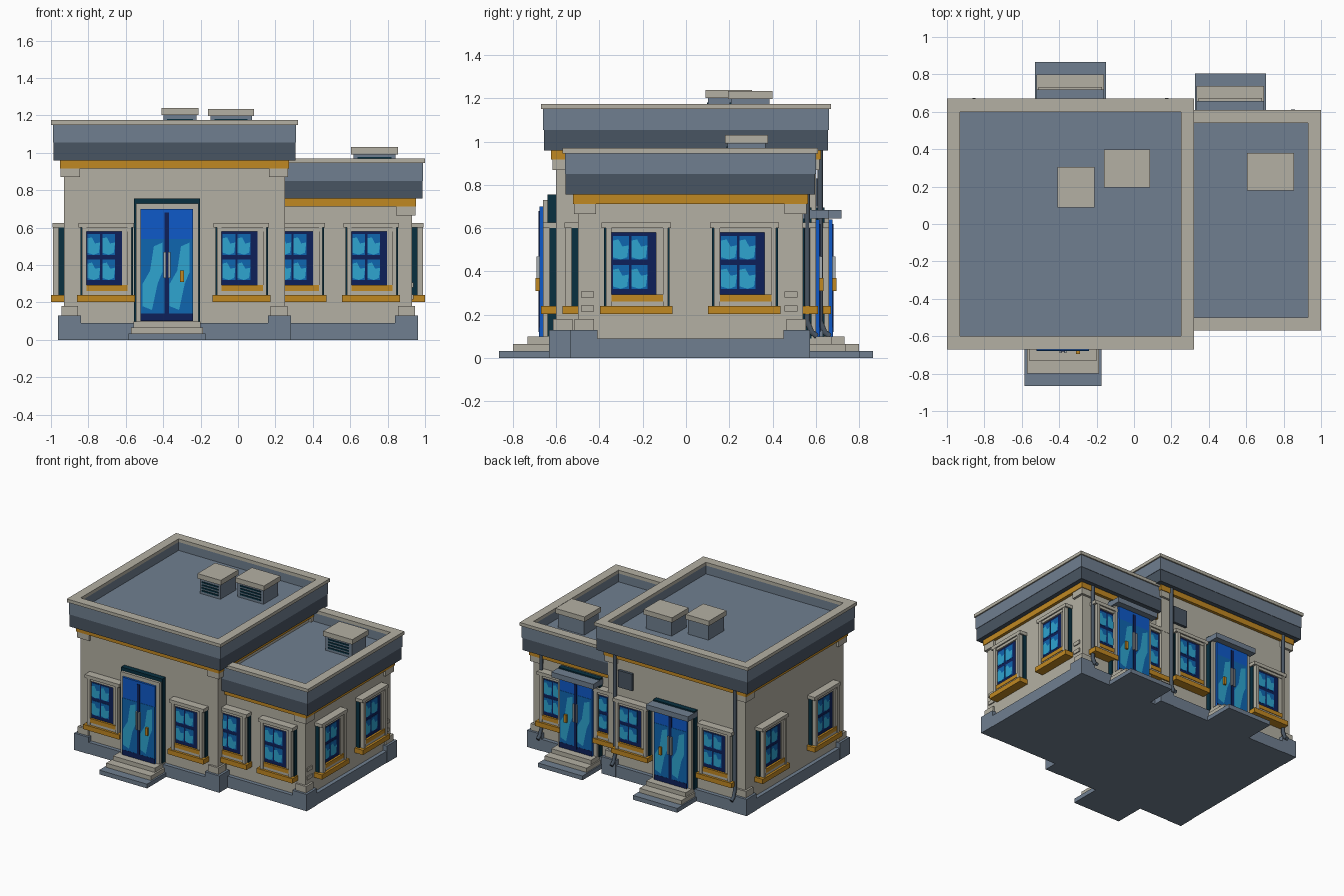
import bpy
import bmesh
from math import radians
from mathutils import Matrix, Vector

cube = bpy.data.objects.get("Cube")
if cube:
    bpy.data.objects.remove(cube)


def make_material(name, rgb):
    """Flat material from display values (0-255), stored as linear."""
    color = [((c / 255 + 0.055) / 1.055) ** 2.4 for c in rgb] + [1.0]
    mat = bpy.data.materials.new(name)
    mat.use_nodes = True
    mat.diffuse_color = color
    mat.node_tree.nodes["Principled BSDF"].inputs["Base Color"].default_value = color
    return mat


MATS = {
    "stone": make_material("warm stone", (180, 176, 163)),
    "slate": make_material("blue slate", (112, 127, 144)),
    "dark": make_material("dark slate", (73, 85, 98)),
    "gold": make_material("ochre trim", (192, 136, 34)),
    "teal": make_material("deep teal", (8, 48, 64)),
    "navy": make_material("navy frame", (13, 32, 90)),
    "blue": make_material("glass blue", (15, 102, 176)),
    "bright": make_material("bright glass blue", (15, 90, 200)),
    "sky": make_material("glass highlight", (46, 165, 208)),
    "steel": make_material("pale steel", (165, 172, 176)),
}
ORDER = list(MATS)


class Part:
    """Collects boxes and flat plates in a wall frame: u right, d outward, z up."""

    def __init__(self, name, frame=Matrix()):
        self.name, self.frame, self.bm = name, frame, bmesh.new()

    def box(self, mat, u, d, z):
        size = [hi - lo for lo, hi in (u, d, z)]
        mid = Vector((sum(u) / 2, -sum(d) / 2, sum(z) / 2))
        matrix = Matrix.Translation(mid) @ Matrix.Diagonal((*size, 1))
        made = bmesh.ops.create_cube(self.bm, size=1, matrix=matrix)
        for face in {f for v in made["verts"] for f in v.link_faces}:
            face.material_index = ORDER.index(mat)

    def plate(self, mat, points, d):
        face = self.bm.faces.new([self.bm.verts.new((u, -d, z)) for u, z in points])
        face.material_index = ORDER.index(mat)

    def finish(self):
        mesh = bpy.data.meshes.new(self.name)
        self.bm.transform(self.frame)
        self.bm.to_mesh(mesh)
        self.bm.free()
        for mat in MATS.values():
            mesh.materials.append(mat)
        obj = bpy.data.objects.new(self.name, mesh)
        bpy.context.collection.objects.link(obj)
        return obj


def wall_frame(x, y, angle):
    return Matrix.Translation((x, y, 0)) @ Matrix.Rotation(radians(angle), 4, "Z")


def slab(name, mat, rect, grow, z):
    x0, x1, y0, y1 = rect
    part = Part(name)
    part.box(mat, (x0 - grow, x1 + grow), (-y1 - grow, grow - y0), z)
    part.finish()


def ring(name, mat, rect, grow, z):
    """Hollow rectangle from the wall line outward."""
    x0, x1, y0, y1 = rect
    part = Part(name)
    for d in ((-y1 - grow, -y1), (-y0, grow - y0)):
        part.box(mat, (x0 - grow, x1 + grow), d, z)
    for u in ((x0 - grow, x0), (x1, x1 + grow)):
        part.box(mat, u, (-y1, -y0), z)
    part.finish()


def block(name, rect, top, corner_sides):
    """One wing: plinth, walls, corner stones, cornice and parapet."""
    x0, x1, y0, y1 = rect
    slab(name + "_plinth", "slate", rect, 0.03, (0, 0.09))
    slab(name + "_walls", "stone", rect, 0, (0.05, top - 0.2))
    slab(name + "_trim", "gold", rect, 0.023, (top - 0.258, top - 0.215))
    slab(name + "_cornice", "dark", rect, 0.057, (top - 0.215, top - 0.12))
    slab(name + "_roof_deck", "slate", rect, 0.06, (top - 0.12, top - 0.09))
    ring(name + "_parapet", "slate", rect, 0.06, (top - 0.09, top - 0.025))
    ring(name + "_coping", "stone", rect, 0.07, (top - 0.025, top))
    corners = Part(name + "_corner_stones")
    levels = (("slate", 0.033, 0.09, (0, 0.13)),
              ("stone", 0.015, 0.075, (0.13, 0.18)),
              ("stone", 0.018, 0.085, (top - 0.305, top - 0.258)))
    for side in corner_sides:
        x = x1 if side > 0 else x0
        for y, sy in ((y0, -1), (y1, 1)):
            for mat, out, inward, z in levels:
                u = sorted((x + side * out, x - side * inward))
                d = sorted((-y - sy * out, -y + sy * inward))
                corners.box(mat, u, d, z)
    corners.finish()


# Blob outline of a reflection, in fractions of one pane
BLOB = ((0, 0.1), (0.5, 0), (0.9, 0.1), (1, 0.6), (0.6, 0.55), (0.35, 0.85), (0, 0.8))


def window(name, frame, s=1.0):
    part = Part(name, frame)

    def bar(mat, u0, u1, d, z0, z1):
        part.box(mat, (u0 * s, u1 * s), d, (z0, z1))

    bar("teal", -0.138, 0.143, (0, 0.03), 0.24, 0.61)
    bar("stone", -0.13, -0.105, (0.02, 0.06), 0.24, 0.6)
    bar("stone", 0.115, 0.135, (0.02, 0.06), 0.24, 0.6)
    bar("stone", 0.085, 0.115, (0.02, 0.048), 0.26, 0.6)
    bar("stone", -0.105, 0.115, (0.02, 0.052), 0.58, 0.6)
    bar("stone", -0.105, 0.115, (0.02, 0.052), 0.24, 0.262)
    bar("stone", -0.148, 0.148, (0, 0.062), 0.6, 0.626)
    bar("gold", -0.105, 0.115, (0.02, 0.056), 0.262, 0.293)
    bar("gold", -0.155, 0.155, (0, 0.07), 0.203, 0.24)
    bar("navy", -0.105, 0.085, (0.02, 0.04), 0.29, 0.58)
    for u in (-0.1, -0.02):
        for z in (0.32, 0.455):
            w, h = 0.068 * s, 0.11
            bar("blue", u, u + 0.068, (0.04, 0.042), z, z + h)
            part.plate("sky", [(u * s + a * w, z + b * h) for a, b in BLOB], 0.044)
    part.finish()


# Slanted reflection on a door leaf
STREAK = ((-0.13, 0.18), (-0.08, 0.16), (-0.05, 0.3), (-0.025, 0.36),
          (-0.025, 0.52), (-0.07, 0.5), (-0.09, 0.37), (-0.13, 0.3))


def door(name, frame, top, knob, canopy):
    part = Part(name, frame)
    part.box("teal", (-0.175, 0.178), (0, 0.04), (0.09, top + 0.055))
    part.box("stone", (-0.165, 0.17), (0.03, 0.06), (0.09, top + 0.03))
    part.box("bright", (-0.14, 0.14), (0.05, 0.076), (0.1, top))
    part.box("blue", (-0.139, 0.139), (0.07, 0.078), (0.13, 0.54))
    part.box("navy", (-0.14, 0.14), (0.07, 0.079), (0.1, 0.14))
    part.box("navy", (-0.012, 0.012), (0.07, 0.081), (0.12, top - 0.02))
    for shift in (0, 0.145):
        part.plate("sky", [(u + shift, z) for u, z in STREAK], 0.08)
    for u in (-0.012, 0.012):
        part.box("steel", (u - 0.006, u + 0.006), (0.07, 0.09), (0.33, 0.47))
    part.box("gold", (knob - 0.01, knob + 0.01), (0.07, 0.095), (0.31, 0.37))
    if canopy:
        part.box("slate", (-0.18, 0.18), (0, 0.118), (0.645, 0.685))
    part.finish()
    # Three steps in front of the door
    steps = Part(name + "_steps", frame)
    for i, mat in enumerate(("slate", "stone", "stone")):
        half = 0.205 - 0.013 * i if not canopy else 0.19 - 0.01 * i
        steps.box(mat, (-half, half), (-0.02, 0.265 - 0.066 * i),
                  (0.033 * i, 0.033 * (i + 1)))
    steps.finish()


def roof_unit(name, x, y, w, l, floor, top):
    part = Part(name, wall_frame(x, y, 0))
    part.box("stone", (-w, w), (-l, l), (top - 0.038, top))
    w, l = w - 0.012, l - 0.012
    part.box("slate", (-w, w), (-l, l), (floor, top - 0.038))
    for i in range(4):
        z = floor + 0.02 + 0.022 * i
        part.box("teal", (-w * 0.8, w * 0.8), (l, l + 0.005), (z, z + 0.011))
    part.finish()


def drain_pipe(name, x, wall, top):
    curve = bpy.data.curves.new(name, "CURVE")
    curve.dimensions = "3D"
    curve.bevel_depth, curve.bevel_resolution, curve.use_fill_caps = 0.015, 1, True
    spline = curve.splines.new("POLY")
    path = ((0.02, top), (0.02, 0.17), (0.04, 0.12), (0.065, 0.1))
    spline.points.add(len(path) - 1)
    for point, (d, z) in zip(spline.points, path):
        point.co = (x, wall + d, z, 1)
    bpy.context.collection.objects.link(bpy.data.objects.new(name, curve))
    curve.materials.append(MATS["dark"])


# Two building blocks
MAIN, WING = (-0.93, 0.25, -0.6, 0.6), (0.25, 0.93, -0.5, 0.54)
block("main", MAIN, 1.175, (-1, 1))
block("wing", WING, 0.97, (1,))

# Windows on every wall
for x in (-0.705, 0.018):
    window("main_front_window", wall_frame(x, MAIN[2], 0))
    window("main_back_window", wall_frame(x, MAIN[3], 180))
for x in (0.317, 0.712):
    window("wing_front_window", wall_frame(x, WING[2], 0))
    window("wing_back_window", wall_frame(x, WING[3], 180))
for y in (-0.23, 0.27):
    window("wing_side_window", wall_frame(WING[1], y, 90), 1.08)
for y in (-0.32, 0.32):
    window("main_side_window", wall_frame(MAIN[0], y, 270), 1.08)

# Doors with steps
door("front_door", wall_frame(-0.38, MAIN[2], 0), 0.7, 0.08, False)
door("main_back_door", wall_frame(-0.34, MAIN[3], 180), 0.64, -0.08, True)
door("wing_back_door", wall_frame(0.515, WING[3], 180), 0.64, -0.08, True)

# Rooftop units
roof_unit("roof_unit_small", -0.31, 0.197, 0.1, 0.108, 1.085, 1.24)
roof_unit("roof_unit_wide", -0.037, 0.297, 0.123, 0.102, 1.085, 1.235)
roof_unit("wing_roof_unit", 0.73, 0.28, 0.125, 0.1, 0.88, 1.03)

# Drain pipes and wall box at the back
for x in (-0.855, 0.175):
    drain_pipe("main_drain_pipe", x, MAIN[3], 0.96)
drain_pipe("wing_drain_pipe", 0.85, WING[3], 0.756)
wall_box = Part("wall_box", wall_frame(0.09, MAIN[3], 180))
wall_box.box("dark", (-0.06, 0.06), (0, 0.02), (0.7, 0.83))
wall_box.finish()

# Loose bricks showing on the wing side
bricks = Part("wing_bricks", wall_frame(WING[1], 0, 90))
for u in (-0.455, 0.485):
    for z in (0.215, 0.28):
        bricks.box("stone", (u - 0.03, u + 0.03), (0, 0.008), (z, z + 0.028))
bricks.finish()
